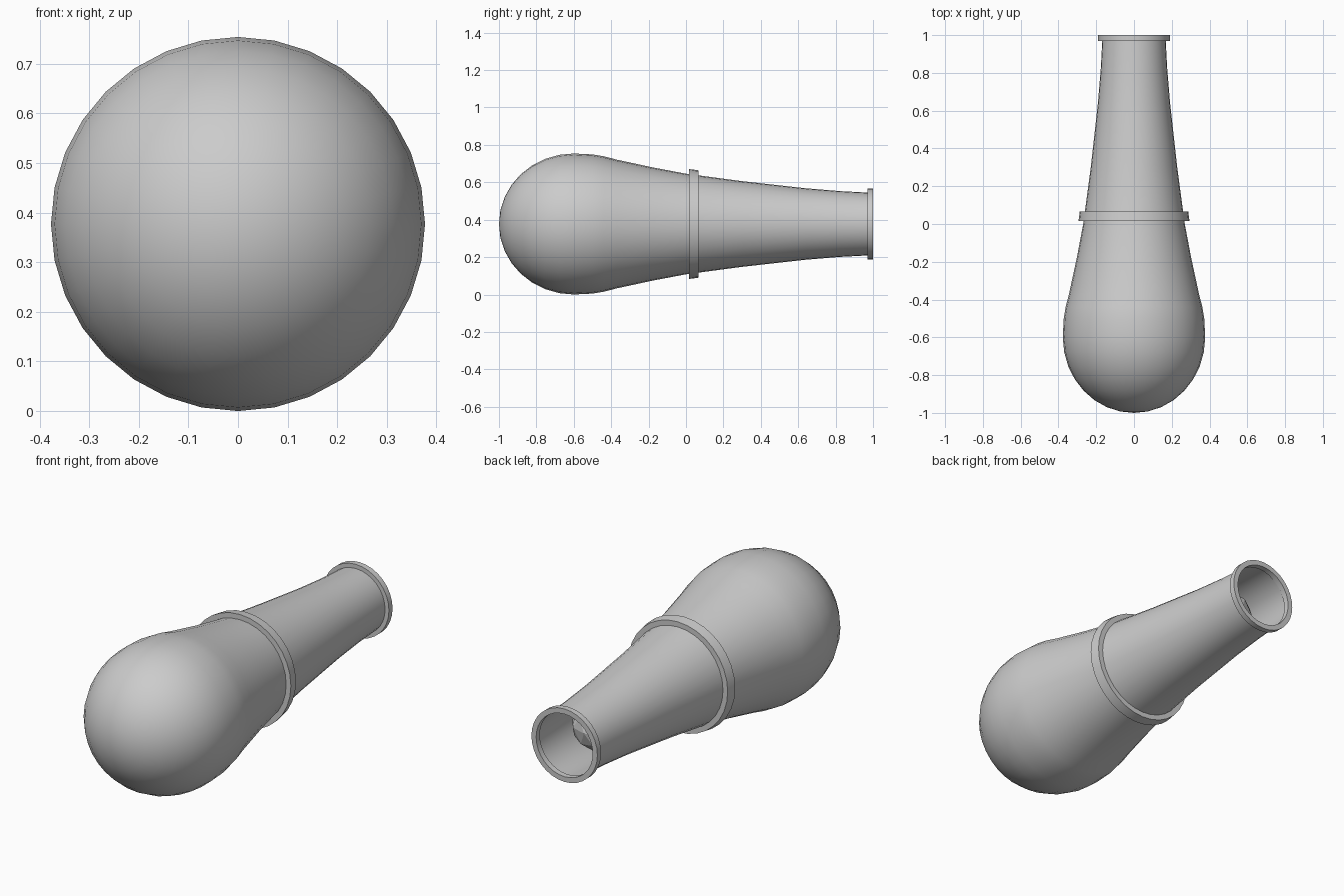
import bpy, bmesh, math
from mathutils import Matrix

if "Cube" in bpy.data.objects:
    bpy.data.objects.remove(bpy.data.objects["Cube"])

AXIS_Z = 0.377
SIDES = 32


def lathe(name, profile, closed=False):
    """Revolve (y, radius) points about the barrel's long axis."""
    bm = bmesh.new()
    rings = []
    for y, r in profile:
        if r == 0:
            rings.append([bm.verts.new((0, y, AXIS_Z))] * SIDES)
        else:
            rings.append([bm.verts.new((r * math.cos(a), y, AXIS_Z + r * math.sin(a)))
                          for a in (2 * math.pi * i / SIDES for i in range(SIDES))])
    pairs = list(zip(rings, rings[1:]))
    if closed:
        pairs.append((rings[-1], rings[0]))
    for a, b in pairs:
        for i in range(SIDES):
            j = (i + 1) % SIDES
            bm.faces.new(dict.fromkeys((a[i], b[i], b[j], a[j])))
    bmesh.ops.recalc_face_normals(bm, faces=bm.faces)
    return finish(name, bm)


def finish(name, bm, smooth=True):
    mesh = bpy.data.meshes.new(name)
    bm.to_mesh(mesh)
    bm.free()
    ob = bpy.data.objects.new(name, mesh)
    bpy.context.collection.objects.link(ob)
    if smooth:
        bpy.ops.object.select_all(action='DESELECT')
        ob.select_set(True)
        bpy.context.view_layer.objects.active = ob
        bpy.ops.object.shade_smooth_by_angle(angle=math.radians(35))
    return ob


# Barrel: rounded breech, shoulder, tapering open tube
breech = [(-1.0, 0)]
for k in range(1, 9):
    a = math.radians(90 * k / 8)
    breech.append((-0.6 - 0.4 * math.cos(a), 0.377 * math.sin(a)))
neck = [(-0.5, 0.372), (-0.44, 0.362), (-0.37, 0.344), (-0.18, 0.303), (0.0, 0.269),
        (0.3, 0.229), (0.64, 0.191), (0.82, 0.176), (0.99, 0.167)]
lathe("barrel", breech + neck)

# Raised bands
lathe("middle_band", [(0.015, 0.25), (0.015, 0.294), (0.067, 0.287), (0.067, 0.25)], True)
lathe("muzzle_ring", [(0.97, 0.163), (0.97, 0.19), (1.0, 0.19), (1.0, 0.163)], True)

# Loaded ball inside the barrel
bm = bmesh.new()
bmesh.ops.create_icosphere(bm, subdivisions=2, radius=0.14,
                           matrix=Matrix.Translation((0, 0.7, AXIS_Z)))
finish("ball", bm, smooth=False)
